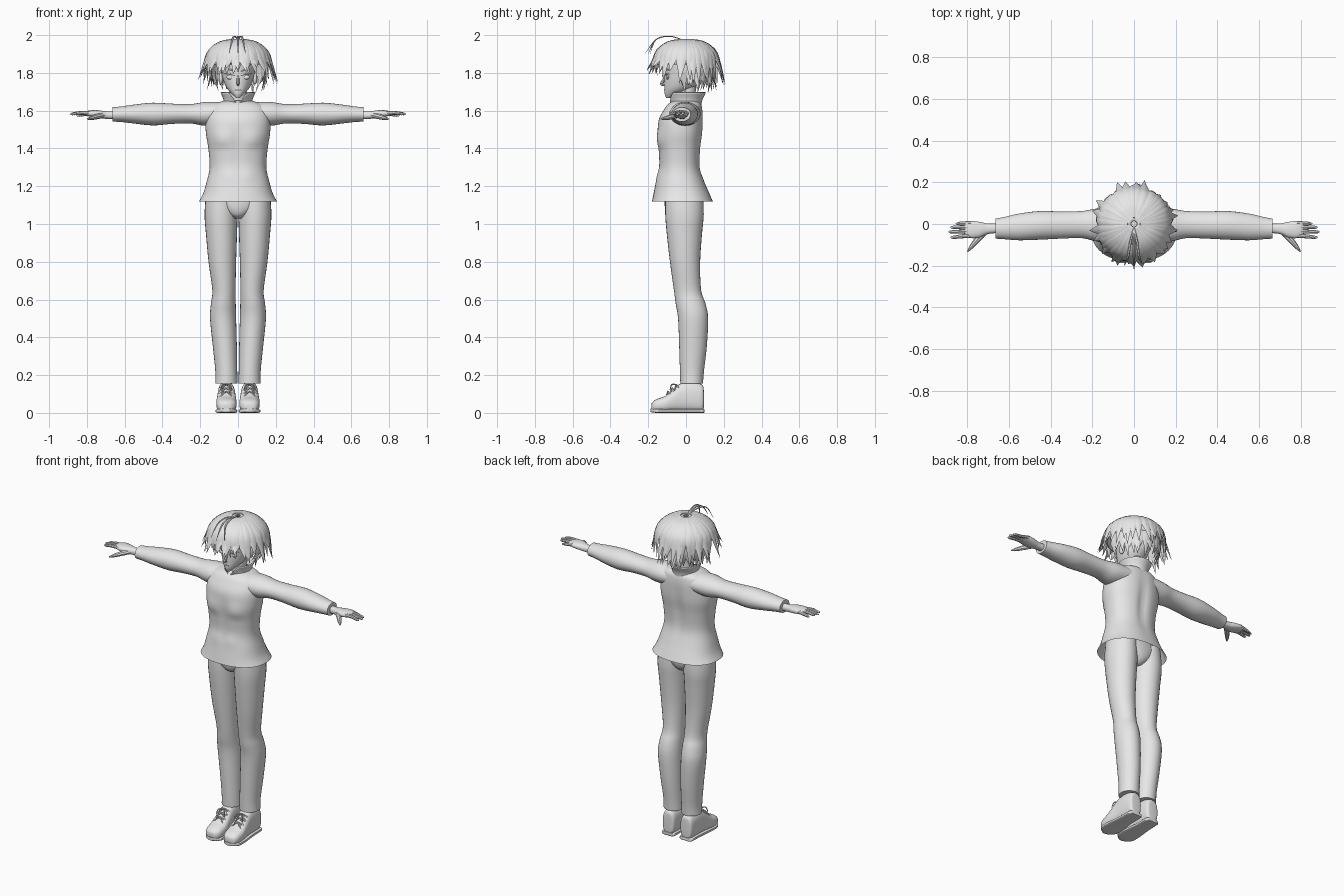
import bpy, bmesh, math, random
from mathutils import Vector

if "Cube" in bpy.data.objects:
    bpy.data.objects.remove(bpy.data.objects["Cube"])
random.seed(4)

clay = bpy.data.materials.new("pale_grey")
clay.use_nodes = True
clay.diffuse_color = (0.8, 0.8, 0.8, 1)
clay.node_tree.nodes["Principled BSDF"].inputs["Base Color"].default_value = (0.8, 0.8, 0.8, 1)
parts = []


def finish(name, bm, mirror=False, thickness=0):
    """Turn a bmesh into a named object with optional mirror and shell."""
    bmesh.ops.recalc_face_normals(bm, faces=bm.faces)
    mesh = bpy.data.meshes.new(name)
    bm.to_mesh(mesh)
    bm.free()
    mesh.materials.append(clay)
    obj = bpy.data.objects.new(name, mesh)
    bpy.context.collection.objects.link(obj)
    if thickness:
        obj.modifiers.new("shell", "SOLIDIFY").thickness = thickness
    if mirror:
        obj.modifiers.new("mirror", "MIRROR").use_clip = False
    parts.append(obj)
    return obj


def smooth(rows, steps=4):
    """Catmull-Rom interpolation through rows of numbers."""
    rows = [tuple(r) for r in rows]
    padded = [rows[0]] + rows + [rows[-1]]
    result = []
    for a, b, c, d in zip(padded, padded[1:], padded[2:], padded[3:]):
        for i in range(steps):
            t = i / steps
            result.append([q + t / 2 * (r - p + t * (2*p - 5*q + 4*r - s + t * (3*(q - r) + s - p)))
                           for p, q, r, s in zip(a, b, c, d)])
    return result + [list(rows[-1])]


def skin(bm, rings, caps):
    """Bridge equal rings of points with quads."""
    loops = [[bm.verts.new(p) for p in ring] for ring in rings]
    n = len(loops[0])
    for low, high in zip(loops, loops[1:]):
        for i in range(n):
            j = (i + 1) % n
            bm.faces.new((low[i], low[j], high[j], high[i]))
    if caps:
        bm.faces.new(loops[0])
        bm.faces.new(loops[-1])


def loft(name, axis, sections, n=28, power=2, caps=True, shape=None, **options):
    """Rounded sections (position, a min, a max, b min, b max) along an axis."""
    bm = bmesh.new()
    rings = []
    for pos, a0, a1, b0, b1 in smooth(sections):
        ring = []
        for i in range(n):
            ang = math.tau * i / n
            c, s = math.cos(ang), math.sin(ang)
            a = (a0 + a1) / 2 + (a1 - a0) / 2 * math.copysign(abs(c) ** (2 / power), c)
            b = (b0 + b1) / 2 + (b1 - b0) / 2 * math.copysign(abs(s) ** (2 / power), s)
            ring.append({"x": (pos, a, b), "y": (a, pos, b), "z": (a, b, pos)}[axis])
        rings.append(ring)
    skin(bm, rings, caps)
    if shape:
        for v in bm.verts:
            shape(v.co)
    return finish(name, bm, **options)


def strand(bm, points, widths, flat=1, n=8, outward=None, steps=3):
    """Tapered tube along a smoothed path; flat squashes it along outward."""
    path = smooth([(*p, w) for p, w in zip(points, widths)], steps)
    rings = []
    for i, (x, y, z, w) in enumerate(path):
        tangent = Vector(path[min(i + 1, len(path) - 1)][:3]) - Vector(path[max(i - 1, 0)][:3])
        side = tangent.cross(outward or Vector((0, 0, 1))).normalized()
        up = side.cross(tangent).normalized()
        rings.append([Vector((x, y, z)) + w * (side * math.cos(math.tau * k / n)
                      + up * flat * math.sin(math.tau * k / n)) for k in range(n)])
    skin(bm, rings, True)


def ball(name, centre, size, **options):
    bm = bmesh.new()
    bmesh.ops.create_uvsphere(bm, u_segments=16, v_segments=10, radius=1)
    for v in bm.verts:
        v.co = Vector(centre) + v.co * Vector(size)
    return finish(name, bm, **options)


# Jacket body with chest, stomach and spine relief
def jacket_relief(co):
    x, y, z = co
    bump = lambda u, c, w: math.exp(-((u - c) / w) ** 2)
    if y < -0.04:
        chest = bump(abs(x), 0.085, 0.055) * bump(z, 1.45, 0.05)
        co.y -= 0.012 * chest * (1 if z > 1.405 else 0.1)
        co.y += 0.006 * bump(x, 0, 0.02) * bump(z, 1.4, 0.1)
        co.y -= 0.006 * bump(z, 1.26, 0.03) * bump(abs(x), 0.05, 0.04)
    elif y > 0.03:
        co.y -= 0.014 * bump(x, 0, 0.025) * bump(z, 1.42, 0.14)


loft("jacket_body", "z", [
    (1.12, -.207, .207, -.18, .142), (1.16, -.185, .185, -.172, .125), (1.22, -.167, .167, -.16, .1),
    (1.3, -.15, .15, -.143, .075), (1.4, -.157, .157, -.147, .078), (1.48, -.17, .17, -.15, .088),
    (1.55, -.17, .17, -.145, .09), (1.6, -.16, .16, -.12, .088), (1.635, -.13, .13, -.095, .08),
    (1.655, -.06, .06, -.06, .06)], n=56, power=2.3, caps=False, shape=jacket_relief)


# Stand-up collar, opening at the throat
def collar_opening(co):
    if co.y < 0:
        co.z -= (co.z - 1.62) * 0.8 * max(0, 1 - abs(co.x) / 0.05)


loft("collar", "z", [(1.62, -.075, .075, -.075, .075), (1.655, -.07, .07, -.072, .08),
                     (1.698, -.087, .087, -.082, .1)],
     n=48, caps=False, shape=collar_opening, thickness=0.006)

# Sleeves and cuffs
loft("sleeve", "x", [
    (.07, -.09, .08, 1.53, 1.645), (.17, -.085, .075, 1.52, 1.646), (.25, -.068, .062, 1.532, 1.635),
    (.35, -.07, .06, 1.53, 1.637), (.45, -.075, .062, 1.522, 1.642), (.55, -.078, .05, 1.532, 1.632),
    (.62, -.073, .034, 1.54, 1.622), (.665, -.07, .025, 1.542, 1.618)], mirror=True)

# Hands
loft("palm", "x", [
    (.64, -.042, .002, 1.555, 1.597), (.7, -.048, .002, 1.557, 1.597), (.74, -.065, .01, 1.56, 1.602),
    (.78, -.068, .014, 1.568, 1.602), (.81, -.058, .004, 1.574, 1.596)], n=20, power=2.4, mirror=True)
bm = bmesh.new()
for base, tip, length in [(.004, .002, .855), (-.016, -.016, .88), (-.036, -.038, .89), (-.055, -.064, .88)]:
    drop = 0.008 if length < 0.86 else 0
    strand(bm, [(.78, base, 1.587), ((.78 + length) / 2, (base + tip) / 2, 1.588 - drop),
                (length - .012, tip, 1.583 - drop), (length, tip, 1.582 - drop)],
           [.011, .0095, .0075, .002])
strand(bm, [(.71, -.035, 1.577), (.75, -.075, 1.568), (.78, -.11, 1.56), (.798, -.133, 1.556)],
       [.014, .014, .01, .003])
finish("fingers", bm, mirror=True)

# Trousers
loft("trouser_leg", "z", [
    (.155, .003, .12, -.03, .09), (.22, .004, .12, -.032, .095), (.35, .006, .133, -.036, .11),
    (.5, .01, .148, -.042, .117), (.58, .012, .143, -.055, .103), (.65, .013, .136, -.064, .08),
    (.8, .01, .156, -.085, .075), (.95, .005, .17, -.102, .085), (1.05, .002, .177, -.11, .094),
    (1.16, .001, .17, -.11, .09)], mirror=True)
loft("trouser_seat", "z", [
    (1.03, -.03, .03, -.075, .05), (1.05, -.07, .07, -.1, .075), (1.09, -.13, .13, -.112, .09),
    (1.15, -.168, .168, -.112, .09), (1.24, -.14, .14, -.1, .07)])

# Shoes, soles and laces
loft("shoe", "y", [
    (.094, .04, .085, .03, .12), (.085, .022, .1, .004, .15), (.03, .017, .106, .004, .165),
    (-.025, .014, .108, .004, .158), (-.07, .01, .112, .004, .122), (-.11, .007, .115, .004, .09),
    (-.155, .012, .11, .004, .073), (-.177, .03, .095, .008, .058), (-.183, .048, .076, .018, .046)],
     n=24, power=2.6, mirror=True)
loft("shoe_sole", "y", [
    (.097, .035, .088, .002, .018), (.085, .018, .104, 0, .02), (.0, .016, .108, 0, .02),
    (-.1, .004, .118, 0, .02), (-.155, .01, .113, 0, .021), (-.187, .045, .078, .004, .024)],
     n=24, power=5, mirror=True)
bm = bmesh.new()
for k in range(3):
    y, z = -.04 - .022 * k, .152 - .018 * k
    for way in (-1, 1):
        strand(bm, [(.062 - way * .034, y, z - .02), (.062, y - .012, z - .002), (.062 + way * .034, y - .02, z - .034)],
               [.004] * 3, n=6)
for way in (-1, 1):
    strand(bm, [(.062, -.05, .148), (.062 + way * .02, -.075, .15), (.062 + way * .03, -.085, .12)], [.004, .004, .002], n=6)
finish("shoe_laces", bm, mirror=True)

# Neck, head and face
loft("neck", "z", [(1.6, -.055, .055, -.045, .055), (1.66, -.046, .046, -.045, .05), (1.76, -.045, .045, -.05, .055)])
loft("head", "z", [
    (1.668, -.01, .01, -.105, -.08), (1.69, -.034, .034, -.113, -.02), (1.72, -.06, .06, -.114, .04),
    (1.76, -.078, .078, -.114, .08), (1.8, -.088, .088, -.113, .1), (1.85, -.095, .095, -.115, .112),
    (1.9, -.09, .09, -.1, .108), (1.94, -.06, .06, -.065, .075), (1.955, -.015, .015, -.015, .02)], n=36)
bm = bmesh.new()
strand(bm, [(0, -.108, 1.79), (0, -.118, 1.762), (0, -.13, 1.742), (0, -.112, 1.733)],
       [.004, .008, .008, .004], outward=Vector((0, -1, 0)))
strand(bm, [(-.02, -.111, 1.708), (0, -.115, 1.71), (.02, -.111, 1.708)], [.001, .003, .001])
finish("nose_and_mouth", bm)
ball("eye", (.04, -.097, 1.777), (.022, .008, .012), mirror=True)
ball("ear", (.09, .0, 1.77), (.012, .02, .032), mirror=True)
bm = bmesh.new()
for rise in (0, .022):
    strand(bm, [(.014, -.113, 1.784 + rise), (.04, -.106, 1.794 + rise), (.07, -.079, 1.795 + rise)],
           [.002, .005, .001], n=6)
finish("lash_and_brow", bm, mirror=True)

# Hair cap
loft("hair_cap", "z", [(1.845, -.155, .155, -.155, .15), (1.88, -.155, .155, -.155, .15),
                       (1.93, -.128, .128, -.13, .125), (1.96, -.09, .09, -.092, .09),
                       (1.978, -.015, .015, -.015, .015)], n=40, thickness=0.004, caps=False)


def lock(bm, angle, profile, width):
    """One pointed hair lock running outward at an angle (zero is the front)."""
    sway = random.uniform(-.16, .16)
    pts, last = [], len(profile) - 1
    for i, (r, z) in enumerate(profile):
        a = angle + sway * (i / last) ** 2
        pts.append((r * math.sin(a), -r * math.cos(a), z))
    widths = [width * w for w in (.35, .8, 1, .85, .04)]
    strand(bm, pts, widths, flat=.28, n=6, outward=Vector((math.sin(angle), -math.cos(angle), .4)))


# Outer locks: short fringe, longer sides and back
bm = bmesh.new()
count = 44
for i in range(count):
    angle = math.tau * (i + random.uniform(-.3, .3)) / count
    front = math.cos(angle)
    tip = (1.815 if front > .8 else 1.79 if front > .25 else 1.755) + random.uniform(-.025, .025)
    reach = random.uniform(.18, .215)
    lock(bm, angle, [(.03, 1.978), (.095, 1.962), (.15, 1.92), (.175, 1.865), (reach, tip)], .025)
finish("hair_outer_locks", bm)

# Inner locks over the ears and nape
bm = bmesh.new()
count = 30
for i in range(count):
    angle = math.radians(80) + math.radians(200) * i / (count - 1)
    reach = random.uniform(.11, .17)
    lock(bm, angle, [(.1, 1.93), (.135, 1.89), (.145, 1.84), (.145, 1.79), (reach, random.uniform(1.695, 1.74))], .022)
finish("hair_inner_locks", bm)

# Loose strands arching over the brow
bm = bmesh.new()
for x, reach in [(-.03, -.2), (.0, -.218), (.025, -.19)]:
    strand(bm, [(0, -.02, 1.976), (x * .6, -.09, 1.994), (x, -.16, 1.975), (x * 1.6, reach, 1.9)],
           [.004, .006, .006, .001], flat=.5, n=6, steps=5)
# Centre fringe falling between the eyes
for x, tip in [(-.055, 1.79), (.0, 1.805), (.05, 1.785)]:
    strand(bm, [(x * .5, -.1, 1.955), (x * .8, -.15, 1.91), (x, -.16, 1.85), (x * 1.1, -.152, tip)],
           [.014, .02, .016, .001], flat=.3, n=6, outward=Vector((0, -1, .4)))
finish("hair_fringe", bm)

# Smooth shading with crisp edges
bpy.ops.object.select_all(action="DESELECT")
for obj in parts:
    obj.select_set(True)
bpy.context.view_layer.objects.active = parts[0]
bpy.ops.object.shade_smooth_by_angle(angle=math.radians(40))
